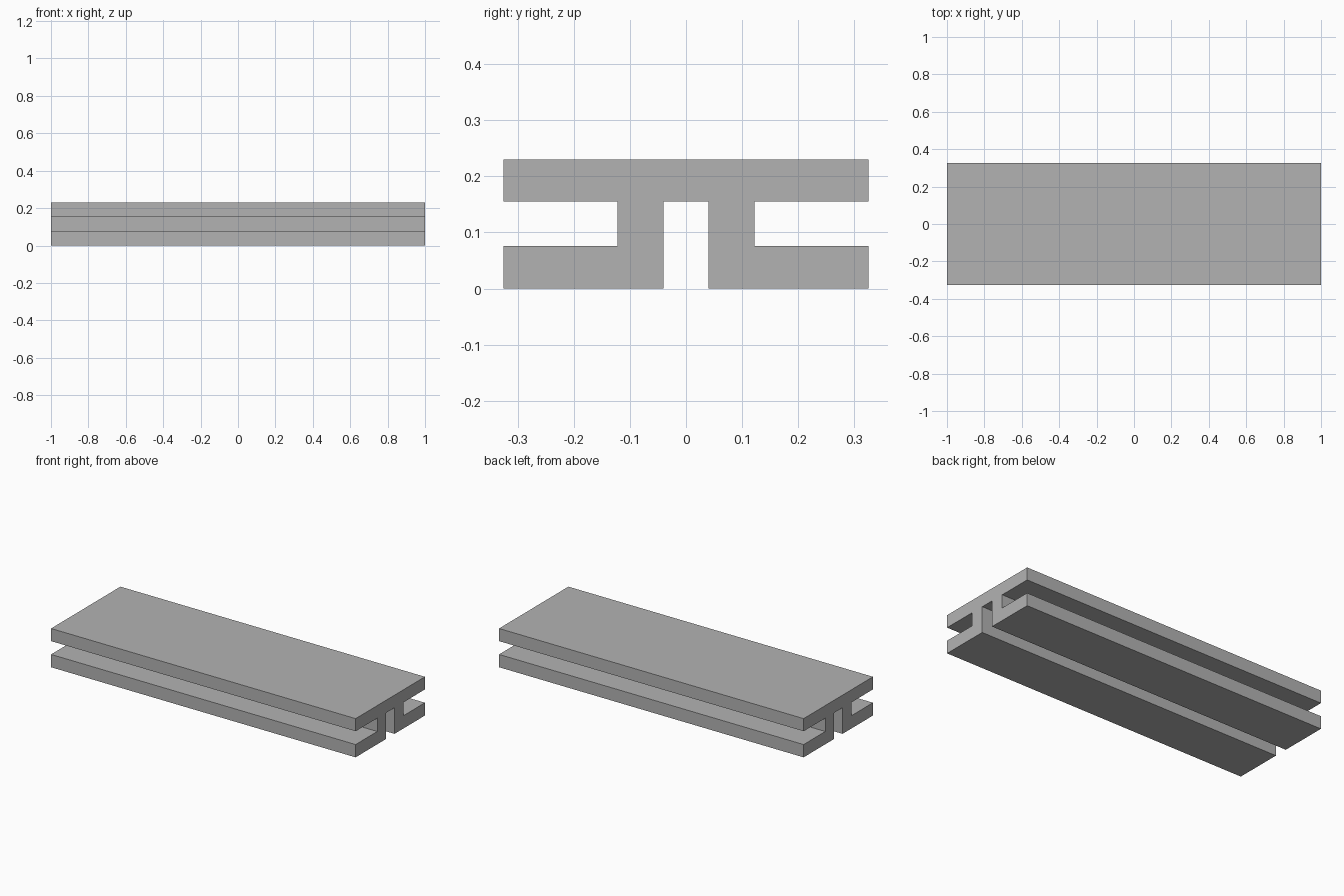
import bpy
import bmesh

cube = bpy.data.objects.get("Cube")
if cube:
    bpy.data.objects.remove(cube, do_unlink=True)

# Plain grey material
grey = bpy.data.materials.new("plain_grey")
grey.use_nodes = True
colour = (0.45, 0.45, 0.45, 1.0)
grey.diffuse_color = colour
grey.node_tree.nodes["Principled BSDF"].inputs["Base Color"].default_value = colour

# Half of the rail cross-section (y, z), from the bottom slot round to the top edge
LENGTH = 2.0
half = [(0.04, 0.155), (0.04, 0), (0.325, 0), (0.325, 0.076),
        (0.122, 0.076), (0.122, 0.155), (0.325, 0.155), (0.325, 0.23)]
section = half + [(-y, z) for y, z in reversed(half)]

# Extrude the mirrored section along the length
bm = bmesh.new()
end = bm.faces.new([bm.verts.new((-LENGTH / 2, y, z)) for y, z in section])
extruded = bmesh.ops.extrude_face_region(bm, geom=[end], use_keep_orig=True)
moved = [v for v in extruded["geom"] if isinstance(v, bmesh.types.BMVert)]
bmesh.ops.translate(bm, verts=moved, vec=(LENGTH, 0, 0))
bmesh.ops.recalc_face_normals(bm, faces=bm.faces)

mesh = bpy.data.meshes.new("slotted_rail")
bm.to_mesh(mesh)
bm.free()
mesh.materials.append(grey)
rail = bpy.data.objects.new("slotted_rail", mesh)
bpy.context.collection.objects.link(rail)
